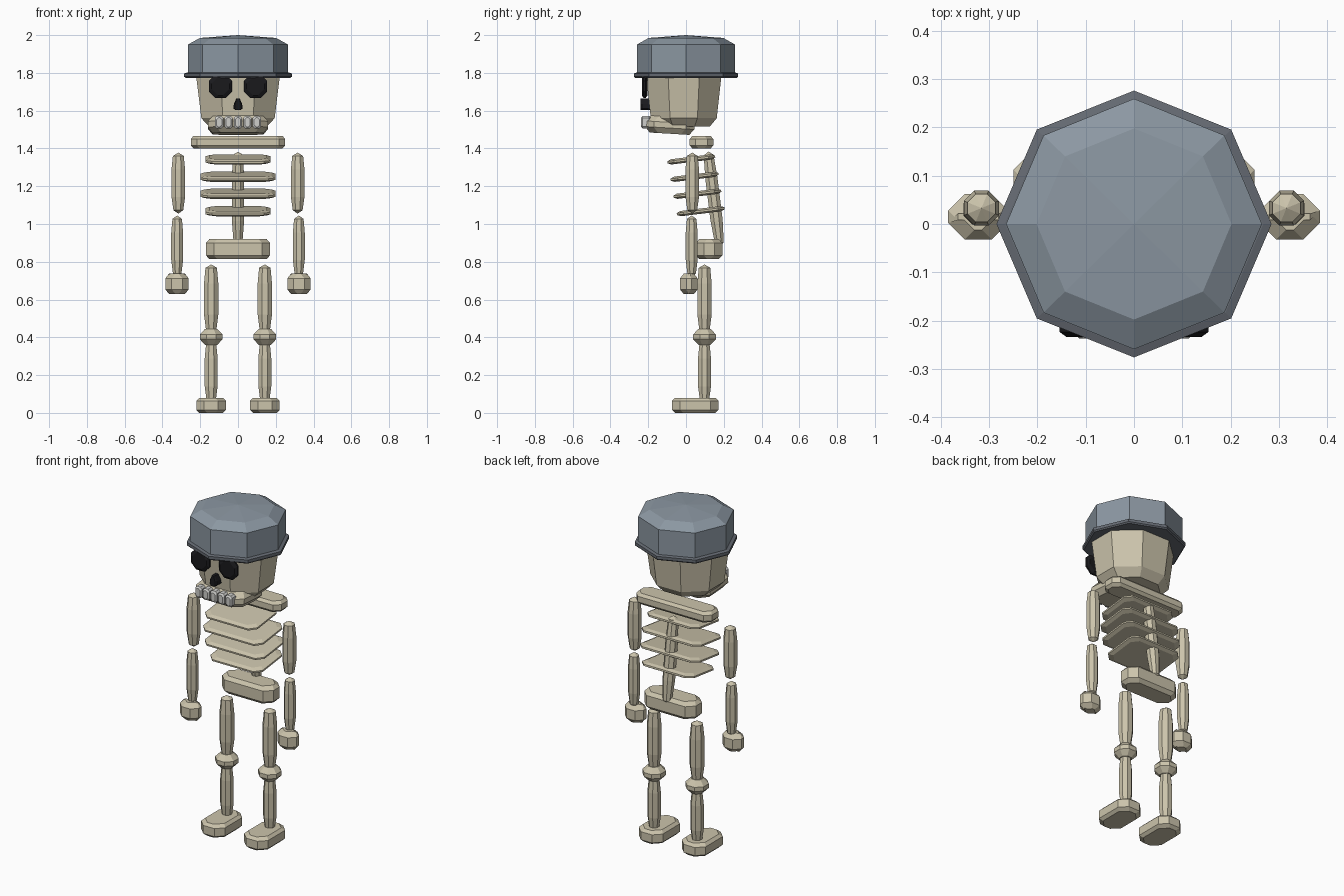
import bpy, bmesh, math
from mathutils import Matrix, Vector

if "Cube" in bpy.data.objects:
    bpy.data.objects.remove(bpy.data.objects["Cube"])


def material(name, rgb):
    m = bpy.data.materials.new(name)
    m.diffuse_color = (*rgb, 1)
    m.use_nodes = True
    m.node_tree.nodes["Principled BSDF"].inputs["Base Color"].default_value = m.diffuse_color
    return m


BONE = material("bone", (0.60, 0.55, 0.41))
HELMET = material("helmet steel", (0.26, 0.31, 0.36))
BRIM = material("dark steel", (0.13, 0.145, 0.17))
BLACK = material("black", (0.01, 0.01, 0.012))
TOOTH = material("tooth", (0.62, 0.62, 0.60))


def skin(name, rings, mat, loc=(0, 0, 0), tilt=0.0):
    """Join a stack of equal-length outlines into a closed solid."""
    bm = bmesh.new()
    vs = [[bm.verts.new(p) for p in ring] for ring in rings]
    n = len(vs[0])
    for a, b in zip(vs, vs[1:]):
        for i in range(n):
            j = (i + 1) % n
            bm.faces.new((a[i], a[j], b[j], b[i]))
    bm.faces.new(vs[0][::-1])
    bm.faces.new(vs[-1])
    bmesh.ops.remove_doubles(bm, verts=bm.verts, dist=1e-5)
    bmesh.ops.recalc_face_normals(bm, faces=bm.faces)
    bm.transform(Matrix.Translation(Vector(loc)) @ Matrix.Rotation(tilt, 4, 'X'))
    me = bpy.data.meshes.new(name)
    bm.to_mesh(me)
    bm.free()
    me.materials.append(mat)
    ob = bpy.data.objects.new(name, me)
    bpy.context.collection.objects.link(ob)
    return ob


def lathe(name, profile, mat, loc=(0, 0, 0), sx=1.0, sy=1.0, turn=0.5, tilt=0.0, n=8):
    """Faceted turned shape from (radius, height) pairs."""
    rings = []
    for r, z in profile:
        ang = [2 * math.pi * (i + turn) / n for i in range(n)]
        rings.append([(r * sx * math.cos(a), r * sy * math.sin(a), z) for a in ang])
    return skin(name, rings, mat, loc, tilt)


def block(name, size, loc, corner, edge, rise, mat=BONE, tilt=0.0):
    """Box with cut corners in plan and chamfered top and bottom rims."""
    def outline(inset, z):
        x, y, c = size[0] / 2 - inset, size[1] / 2 - inset, corner
        return [(x, -y + c, z), (x, y - c, z), (x - c, y, z), (-x + c, y, z),
                (-x, y - c, z), (-x, -y + c, z), (-x + c, -y, z), (x - c, -y, z)]
    h = size[2] / 2
    rings = [outline(edge, -h), outline(0, -h + rise), outline(0, h - rise), outline(edge, h)]
    return skin(name, rings, mat, loc, tilt)


def bone(name, x, y, z0, z1, r, tilt=0.0):
    """Barrel-shaped shaft with pointed ends."""
    h = (z1 - z0) / 2
    prof = [(0, -h), (r * 0.72, -h + 0.018), (r, -h * 0.45),
            (r, h * 0.45), (r * 0.8, h - 0.018), (0, h)]
    return lathe(name, prof, BONE, (x, y, (z0 + z1) / 2), tilt=tilt)


# helmet
lathe("helmet_dome", [(0.265, 1.785), (0.265, 1.95), (0.202, 1.985), (0, 2.0)],
      HELMET, sy=0.98, turn=0)
lathe("helmet_brim", [(0.278, 1.773), (0.285, 1.78), (0.285, 1.797), (0.268, 1.802)],
      BRIM, sy=0.97, turn=0)

# skull and jaw
lathe("skull", [(0.165, 1.515), (0.21, 1.56), (0.238, 1.77), (0.238, 1.80), (0.2, 1.88)],
      BONE, (0, -0.012, 0), sy=0.90)
block("jaw", (0.32, 0.26, 0.09), (0, -0.085, 1.523), 0.045, 0.025, 0.03, tilt=-0.06)

# face
for s in (-1, 1):
    block("eye_socket", (0.122, 0.125, 0.03), (s * 0.093, -0.219, 1.729),
          0.034, 0.014, 0.01, BLACK, tilt=math.pi / 2)
skin("nose_hole", [[(x * k, y, z) for x, z in
                    [(-0.025, 1.612), (-0.015, 1.604), (0.015, 1.604), (0.025, 1.612),
                     (0.022, 1.635), (0.009, 1.665), (-0.009, 1.665), (-0.022, 1.635)]]
                   for y, k in [(-0.19, 1), (-0.232, 1), (-0.24, 0.7)]], BLACK)
for i in range(5):
    block("tooth", (0.044, 0.066, 0.05), ((i - 2) * 0.05, -0.212, 1.538),
          0.01, 0.008, 0.008, TOOTH, tilt=math.pi / 2)

# torso, leaning slightly forward
LEAN = math.radians(7)
block("collar_bone", (0.50, 0.125, 0.066), (0, 0.082, 1.433), 0.032, 0.014, 0.016)
bone("spine", 0, 0.148, 0.88, 1.385, 0.035, LEAN)
for z, y, w in [(1.342, 0.028, 0.345), (1.25, 0.045, 0.395),
                (1.16, 0.06, 0.395), (1.068, 0.078, 0.345)]:
    block("rib", (w, 0.255, 0.028), (0, y, z), 0.036, 0.02, 0.009, tilt=LEAN)
block("pelvis", (0.34, 0.14, 0.105), (0, 0.122, 0.867), 0.042, 0.018, 0.02)

# limbs, mirrored left and right
for s, side in ((-1, "left"), (1, "right")):
    bone(side + "_upper_arm", s * 0.316, 0.033, 1.055, 1.378, 0.039)
    bone(side + "_forearm", s * 0.322, 0.03, 0.72, 1.045, 0.034)
    block(side + "_hand", (0.124, 0.094, 0.108), (s * 0.323, 0.015, 0.683), 0.034, 0.02, 0.025)
    bone(side + "_thigh", s * 0.142, 0.098, 0.42, 0.786, 0.041)
    lathe(side + "_knee", [(0.035, 0.36), (0.065, 0.39), (0.065, 0.415), (0.035, 0.445)],
          BONE, (s * 0.142, 0.098, 0))
    bone(side + "_shin", s * 0.142, 0.098, 0.05, 0.38, 0.037)
    block(side + "_foot", (0.158, 0.245, 0.08), (s * 0.142, 0.049, 0.04), 0.042, 0.016, 0.016)
